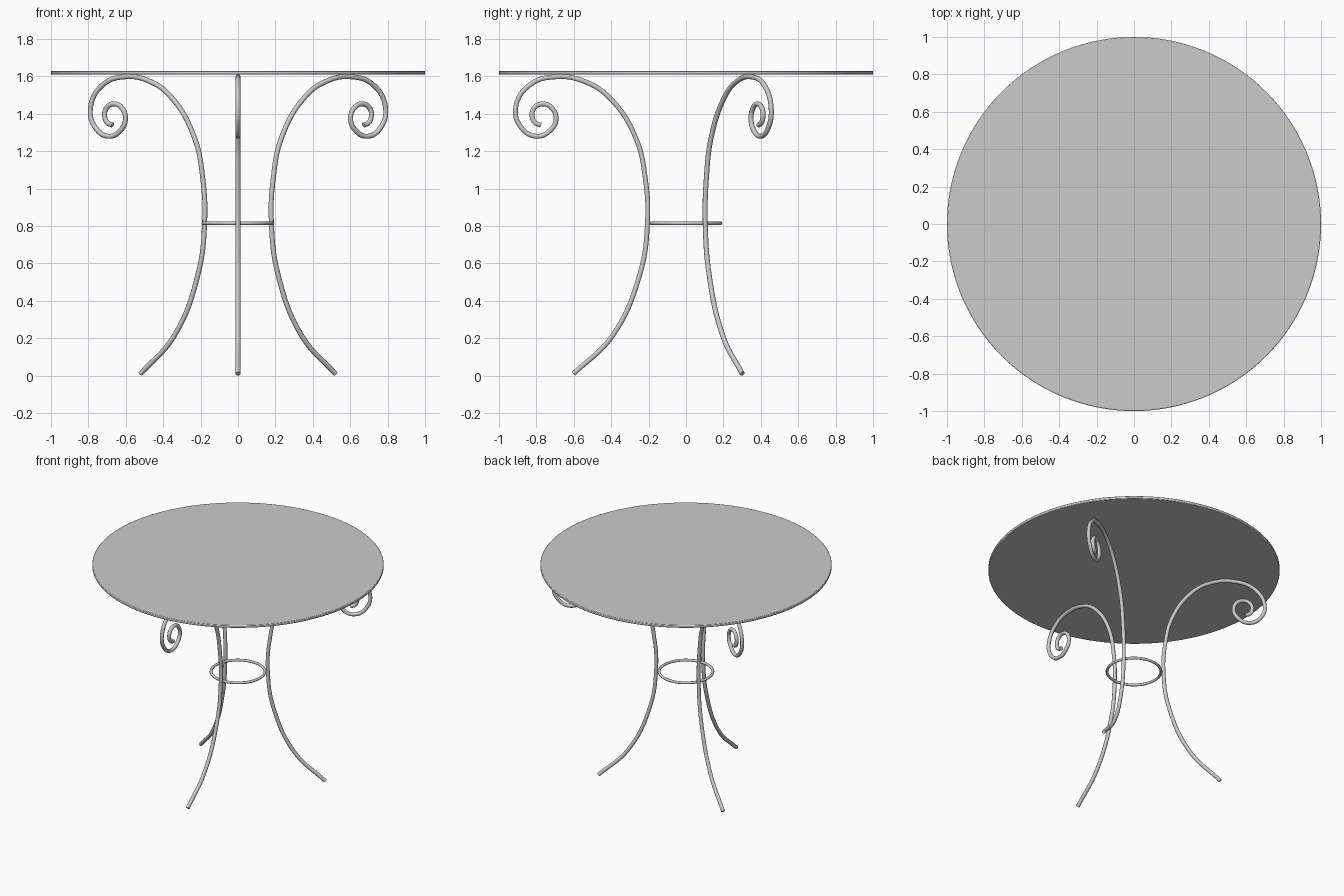
import bpy
from math import radians, cos, sin

if "Cube" in bpy.data.objects:
    bpy.data.objects.remove(bpy.data.objects["Cube"])

# Side profile of one leg: (distance from axis, height), foot to scroll tip
PROFILE = [(0.602, 0.010), (0.396, 0.21), (0.246, 0.545), (0.206, 0.82),
           (0.217, 1.05), (0.268, 1.27), (0.41, 1.487), (0.54, 1.572),
           (0.695, 1.598), (0.835, 1.555), (0.911, 1.43), (0.88, 1.326),
           (0.80, 1.280), (0.727, 1.31), (0.695, 1.374), (0.722, 1.436),
           (0.77, 1.453), (0.813, 1.43), (0.823, 1.388), (0.807, 1.353),
           (0.775, 1.34)]


def smooth(obj):
    bpy.ops.object.select_all(action='DESELECT')
    obj.select_set(True)
    bpy.context.view_layer.objects.active = obj
    bpy.ops.object.shade_smooth_by_angle(angle=radians(40))


def make_leg(name, angle):
    curve = bpy.data.curves.new(name, 'CURVE')
    curve.dimensions = '3D'
    curve.bevel_depth = 0.0135
    curve.bevel_resolution = 3
    curve.resolution_u = 8
    curve.use_fill_caps = True
    spline = curve.splines.new('BEZIER')
    spline.bezier_points.add(len(PROFILE) - 1)
    for p, (r, z) in zip(spline.bezier_points, PROFILE):
        p.co = (r * cos(angle), r * sin(angle), z)
        p.handle_left_type = p.handle_right_type = 'AUTO'
    obj = bpy.data.objects.new(name, curve)
    bpy.context.collection.objects.link(obj)
    bpy.ops.object.select_all(action='DESELECT')
    obj.select_set(True)
    bpy.context.view_layer.objects.active = obj
    bpy.ops.object.convert(target='MESH')
    smooth(bpy.context.view_layer.objects.active)


# Three scrolled legs: front, back right, back left
for name, deg in (("front_leg", -90), ("back_right_leg", 30), ("back_left_leg", 150)):
    make_leg(name, radians(deg))

# Ring that ties the legs together
bpy.ops.mesh.primitive_torus_add(major_radius=0.185, minor_radius=0.0095,
                                 major_segments=64, minor_segments=12,
                                 location=(0, 0, 0.815))
ring = bpy.context.object
ring.name = "brace_ring"
smooth(ring)

# Thin round tabletop with a softened edge
bpy.ops.mesh.primitive_cylinder_add(vertices=128, radius=1.0, depth=0.02,
                                    location=(0, 0, 1.62))
top = bpy.context.object
top.name = "tabletop"
bevel = top.modifiers.new("edge", 'BEVEL')
bevel.width = 0.004
bevel.segments = 2
smooth(top)
